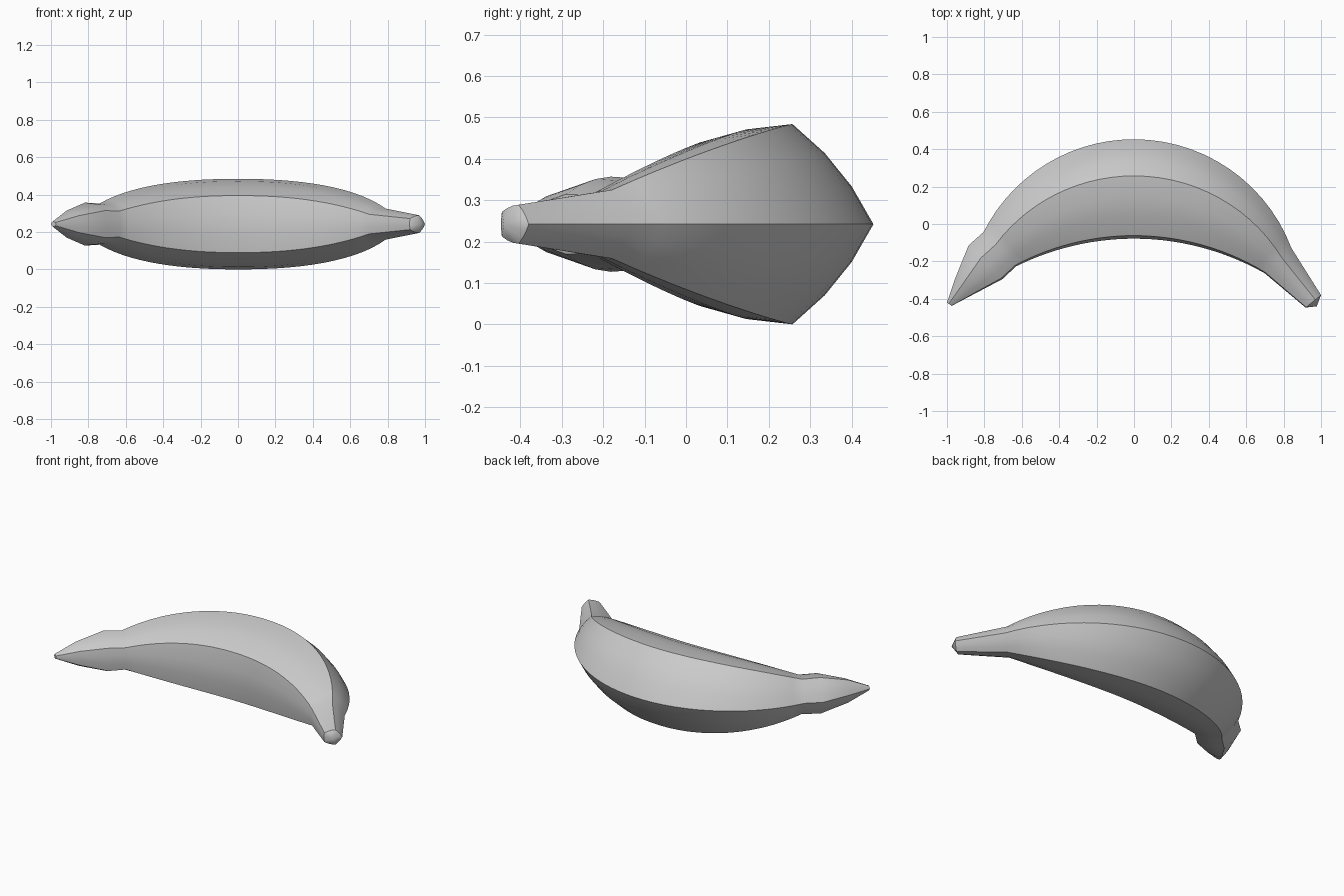
import bpy, bmesh
from math import sin, cos, radians
from mathutils import Vector

cube = bpy.data.objects.get("Cube")
if cube:
    bpy.data.objects.remove(cube, do_unlink=True)

MID_Z = 0.242   # height of the symmetry plane
BODY_STEPS = 28
SIDE_STEPS = 3  # facets across each of the five peel sides

peel = bpy.data.materials.new("peel_grey")
peel.use_nodes = True
colour = (0.6, 0.6, 0.6, 1)
peel.diffuse_color = colour
peel.node_tree.nodes["Principled BSDF"].inputs["Base Color"].default_value = colour


def section(outer, inner, half):
    """Ring of a bulging five-sided section between the outer and inner curves."""
    outer, inner = Vector(outer), Vector(inner)
    width = (outer - inner).length
    axis = (outer - inner) / width
    corners = [Vector(c) for c in ((width, 0), (width * 0.62, half), (0, half * 0.63),
                                   (0, -half * 0.63), (width * 0.62, -half))]
    ring = []
    for i, a in enumerate(corners):
        edge = corners[(i + 1) % 5] - a
        normal = Vector((edge.y, -edge.x))
        if normal.dot(a + edge / 2 - Vector((width / 2, 0))) < 0:
            normal.negate()
        for k in range(SIDE_STEPS):
            t = k / SIDE_STEPS
            p = a + edge * t + normal * 0.24 * t * (1 - t)
            flat = inner + axis * p.x
            ring.append((flat.x, flat.y, MID_Z + p.y))
    return ring


# Blossom end, from the tip inwards
rings = [section((-1.0, -0.42), (-0.975, -0.437), 0.014),
         section((-0.957, -0.294), (-0.85, -0.367), 0.072),
         section((-0.885, -0.115), (-0.71, -0.29), 0.115)]

# Curved body between two arcs
for i in range(BODY_STEPS + 1):
    t = 2 * i / BODY_STEPS - 1
    right = t > 0
    a = t * (1.21 if right else 1.105)
    b = t * (0.547 if right else 0.49)
    half = 0.242 - (0.159 if right else 0.132) * abs(t) ** 2.2
    rings.append(section((0.9 * sin(a), 0.9 * cos(a) - 0.447),
                         (1.35 * sin(b), 1.35 * cos(b) - 1.412), half))

# Stem
rings.append(section((1.0, -0.38), (0.92, -0.445), 0.047))

bm = bmesh.new()
loops = [[bm.verts.new(p) for p in ring] for ring in rings]
for lower, upper in zip(loops, loops[1:]):
    for j in range(len(lower)):
        k = (j + 1) % len(lower)
        bm.faces.new((lower[j], lower[k], upper[k], upper[j]))

# Tip face and domed stem cut
bm.faces.new(loops[0])
stem_cut = bm.verts.new((0.977, -0.44, MID_Z))
last = loops[-1]
for j in range(len(last)):
    bm.faces.new((last[j], last[(j + 1) % len(last)], stem_cut))
bmesh.ops.recalc_face_normals(bm, faces=bm.faces)

mesh = bpy.data.meshes.new("banana")
bm.to_mesh(mesh)
bm.free()
mesh.materials.append(peel)
banana = bpy.data.objects.new("banana", mesh)
bpy.context.collection.objects.link(banana)

bpy.ops.object.select_all(action="DESELECT")
banana.select_set(True)
bpy.context.view_layer.objects.active = banana
bpy.ops.object.shade_smooth_by_angle(angle=radians(38))
